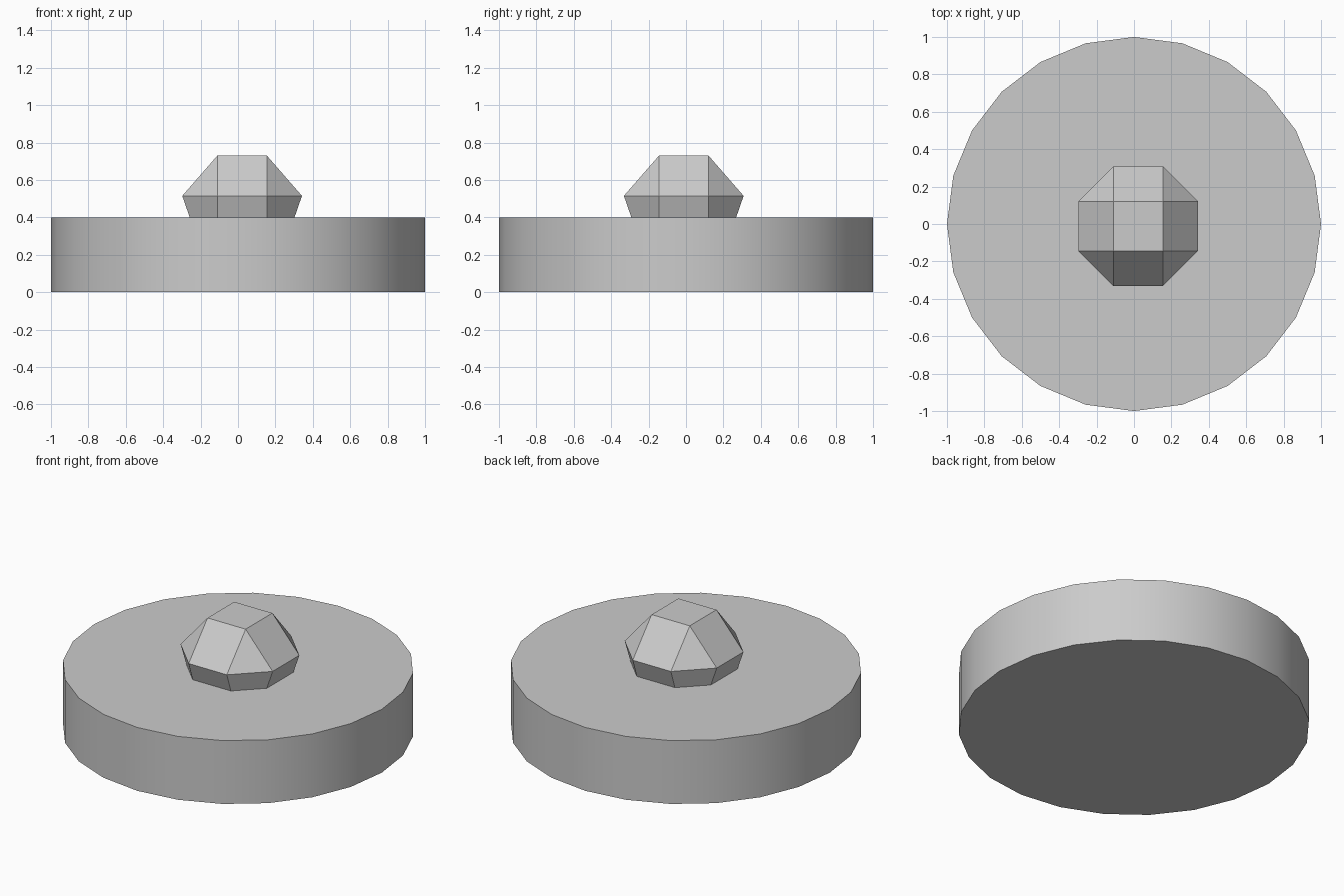
import bpy, bmesh, math

cube = bpy.data.objects.get("Cube")
if cube:
    bpy.data.objects.remove(cube, do_unlink=True)

grey = bpy.data.materials.new("light_grey")
grey.use_nodes = True
colour = (0.6, 0.6, 0.6, 1)
grey.diffuse_color = colour
grey.node_tree.nodes["Principled BSDF"].inputs["Base Color"].default_value = colour

# Round base: 24 sides, smooth rim, sharp flat caps
HEIGHT = 0.398
bpy.ops.mesh.primitive_cylinder_add(vertices=24, radius=1, depth=HEIGHT,
                                    location=(0, 0, HEIGHT / 2))
base = bpy.context.object
base.name = "round_base"
base.data.materials.append(grey)
bpy.ops.object.shade_smooth_by_angle(angle=math.radians(30))

# Faceted knob: hull of a top square, a wide octagon and a narrower foot octagon
HALF = 0.1325


def ring(bm, reach, z):
    for sx in (-1, 1):
        for sy in (-1, 1):
            for x, y in {(HALF, reach), (reach, HALF)}:
                bm.verts.new((sx * x, sy * y, z))


bm = bmesh.new()
ring(bm, HALF, 0.73)
ring(bm, 0.32, 0.515)
ring(bm, 0.276, 0.388)
bmesh.ops.convex_hull(bm, input=bm.verts[:])
bmesh.ops.dissolve_limit(bm, angle_limit=math.radians(1),
                         verts=bm.verts[:], edges=bm.edges[:])
bmesh.ops.recalc_face_normals(bm, faces=bm.faces[:])
mesh = bpy.data.meshes.new("faceted_knob")
bm.to_mesh(mesh)
bm.free()
mesh.materials.append(grey)
knob = bpy.data.objects.new("faceted_knob", mesh)
knob.location = (0.022, -0.012, 0)
bpy.context.collection.objects.link(knob)
